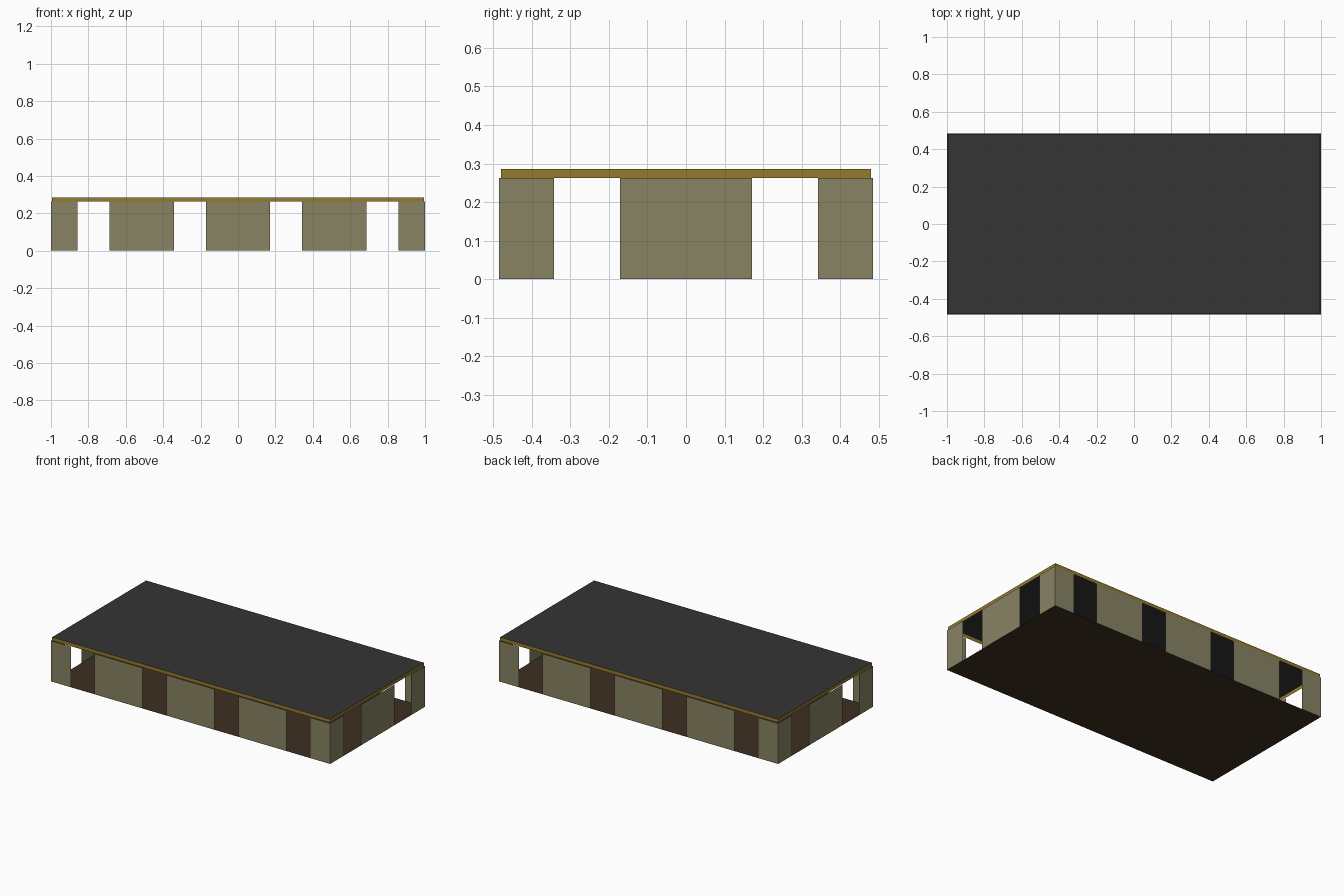
import bpy, bmesh

if "Cube" in bpy.data.objects:
    bpy.data.objects.remove(bpy.data.objects["Cube"])

HX, HY = 1.0, 0.485          # wall half sizes
RX, RY = 0.995, 0.48         # roof half sizes
WALL_TOP, ROOF_TOP = 0.263, 0.286


def material(name, rgb):
    m = bpy.data.materials.new(name)
    m.diffuse_color = (*rgb, 1)
    m.use_nodes = True
    m.node_tree.nodes["Principled BSDF"].inputs["Base Color"].default_value = m.diffuse_color
    return m


WALL = material("wall_olive", (0.245, 0.230, 0.127))
TRIM = material("trim_gold", (0.30, 0.195, 0.027))
ROOF = material("roof_dark", (0.035, 0.035, 0.035))
FLOOR = material("floor_brown", (0.048, 0.028, 0.015))


def sheet(name, quads, mat):
    """One object made of single-sided flat quads."""
    bm = bmesh.new()
    for q in quads:
        bm.faces.new([bm.verts.new(p) for p in q])
    bmesh.ops.remove_doubles(bm, verts=bm.verts, dist=1e-5)
    me = bpy.data.meshes.new(name)
    bm.to_mesh(me)
    bm.free()
    me.materials.append(mat)
    ob = bpy.data.objects.new(name, me)
    bpy.context.collection.objects.link(ob)
    return ob


def level(x, y, z):
    return [(-x, -y, z), (x, -y, z), (x, y, z), (-x, y, z)]


def upright(side, spans, x, y, z0, z1):
    """Outward-facing vertical panels along one side of the building."""
    quads = []
    for a, b in spans:
        place = {"front": lambda t, z: (t, -y, z),
                 "back": lambda t, z: (-t, y, z),
                 "right": lambda t, z: (x, t, z),
                 "left": lambda t, z: (-x, -t, z)}[side]
        quads.append([place(a, z0), place(b, z0), place(b, z1), place(a, z1)])
    return quads


# Wall panels, with open gaps between them
long_spans = [(-HX, -0.857), (-0.688, -0.343), (-0.171, 0.171),
              (0.343, 0.688), (0.857, HX)]
short_spans = [(-HY, -0.343), (-0.171, 0.171), (0.343, HY)]
for side in ("front", "back", "right", "left"):
    spans = long_spans if side in ("front", "back") else short_spans
    sheet(side + "_wall", upright(side, spans, HX, HY, 0, WALL_TOP), WALL)

# Floor and roof sheets
sheet("floor", [level(HX, HY, 0)], FLOOR)
sheet("roof_top", [level(RX, RY, ROOF_TOP)], ROOF)

# Trim band hanging from the roof edge, open underneath
band = []
for side in ("front", "back", "right", "left"):
    h = RX if side in ("front", "back") else RY
    band += upright(side, [(-h, h)], RX, RY, WALL_TOP, ROOF_TOP)
sheet("roof_trim", band, TRIM)
